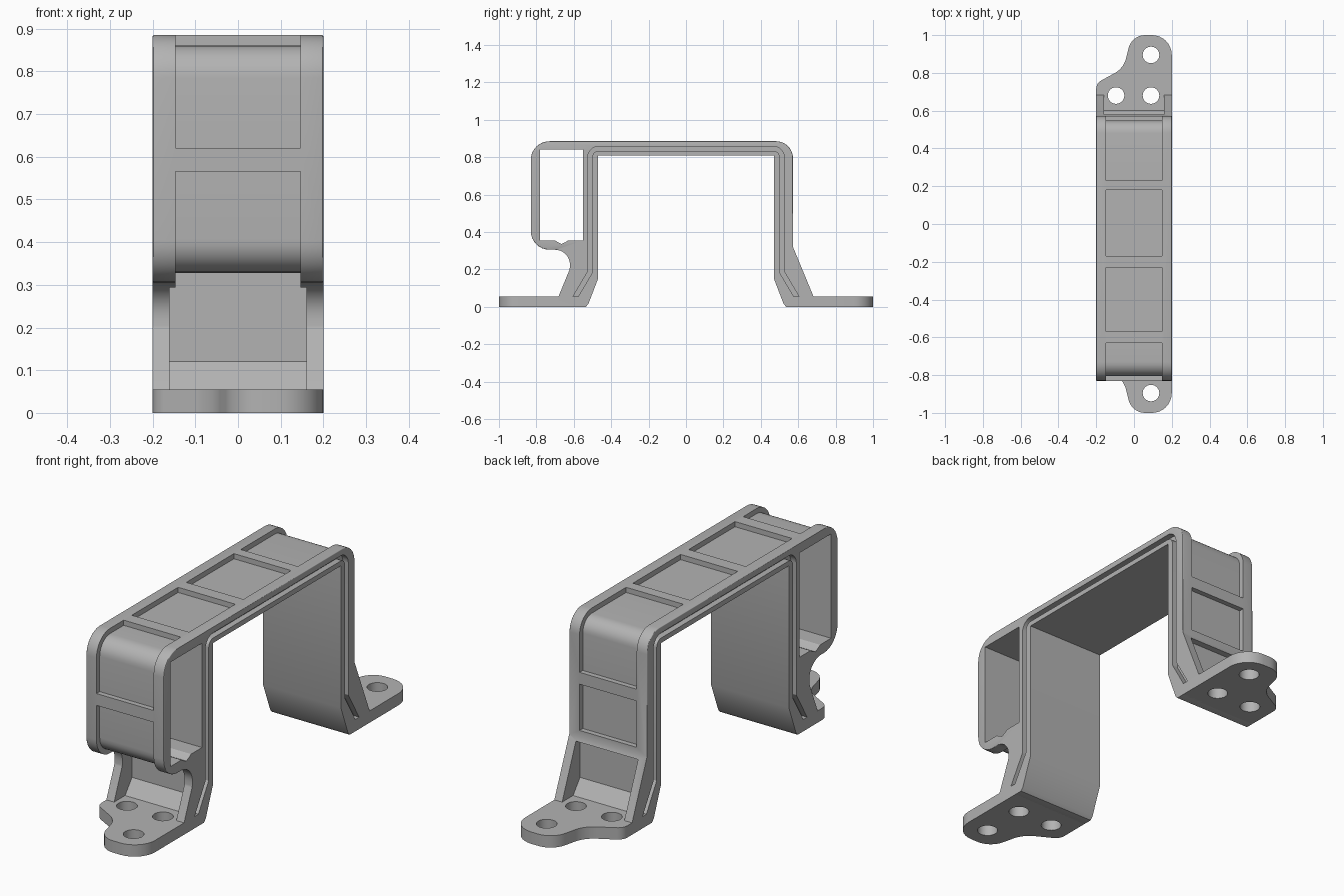
import bpy
import bmesh
import math
from mathutils import Vector

if "Cube" in bpy.data.objects:
    bpy.data.objects.remove(bpy.data.objects["Cube"], do_unlink=True)

grey = bpy.data.materials.new("plain grey")
grey.use_nodes = True
COLOUR = (0.45, 0.45, 0.45, 1)
grey.diffuse_color = COLOUR
grey.node_tree.nodes["Principled BSDF"].inputs["Base Color"].default_value = COLOUR


def fillet(points, closed=False, steps=8):
    """Round the corners of a path; a third value on a point is its radius."""
    out = []
    n = len(points)
    for i, p in enumerate(points):
        c = Vector(p[:2])
        if len(p) < 3 or (not closed and i in (0, n - 1)):
            out.append(c)
            continue
        a = (Vector(points[i - 1][:2]) - c).normalized()
        b = (Vector(points[(i + 1) % n][:2]) - c).normalized()
        half = a.angle(b) / 2
        centre = c + (a + b).normalized() * p[2] / math.sin(half)
        t = p[2] / math.tan(half)
        start, end = c + a * t - centre, c + b * t - centre
        sweep = start.angle_signed(end)
        for k in range(steps + 1):
            f = -sweep * k / steps
            out.append(centre + Vector((start.x * math.cos(f) - start.y * math.sin(f),
                                        start.x * math.sin(f) + start.y * math.cos(f))))
    return out


def offset(path, dist):
    """Shift an open path to its left."""
    dirs = [(q - p).normalized() for p, q in zip(path, path[1:])]
    norms = [Vector((-d.y, d.x)) for d in dirs]
    out = []
    for i, p in enumerate(path):
        m, n = norms[max(i - 1, 0)], norms[min(i, len(norms) - 1)]
        out.append(p + (m + n) * dist / (1 + m.dot(n)))
    return out


def band(points, left, right):
    path = fillet(points)
    return offset(path, left) + offset(path, right)[::-1]


def prism(name, outline, lo, hi, axis="x", round_edges=None):
    """Extrude an outline along x (outline is y, z) or along z (outline is x, y)."""
    bm = bmesh.new()
    place = (lambda p, h: (h, p[0], p[1])) if axis == "x" else (lambda p, h: (p[0], p[1], h))
    low = [bm.verts.new(place(p, lo)) for p in outline]
    high = [bm.verts.new(place(p, hi)) for p in outline]
    bm.faces.new(low)
    bm.faces.new(high)
    n = len(outline)
    for i in range(n):
        j = (i + 1) % n
        bm.faces.new((low[i], low[j], high[j], high[i]))
    bmesh.ops.recalc_face_normals(bm, faces=bm.faces)
    if round_edges:
        edges = [e for e in bm.edges if abs(e.verts[0].co.x - e.verts[1].co.x) < 0.001
                 and round_edges(e)]
        bmesh.ops.bevel(bm, geom=edges, offset=0.014, segments=3, profile=0.5,
                        affect='EDGES', clamp_overlap=True)
    mesh = bpy.data.meshes.new(name)
    bm.to_mesh(mesh)
    bm.free()
    mesh.materials.append(grey)
    ob = bpy.data.objects.new(name, mesh)
    bpy.context.collection.objects.link(ob)
    return ob


def cut(ob, cutter):
    mod = ob.modifiers.new("cut", 'BOOLEAN')
    mod.operation = 'DIFFERENCE'
    mod.solver = 'EXACT'
    mod.object = cutter
    with bpy.context.temp_override(object=ob, active_object=ob, selected_objects=[ob]):
        bpy.ops.object.modifier_apply(modifier=mod.name)
    bpy.data.objects.remove(cutter, do_unlink=True)


def finish(ob):
    bpy.ops.object.select_all(action='DESELECT')
    ob.select_set(True)
    bpy.context.view_layer.objects.active = ob
    bpy.ops.object.shade_smooth_by_angle(angle=math.radians(30))


def on_outer_rail(edge):
    mids = [v.co for v in edge.verts]
    return (all(c.z > 0.3 for c in mids)
            and not all(abs(c.y) < 0.48 and c.z < 0.82 for c in mids))


# Bracket body: arch with a front loop and flared legs
profile = fillet([
    (-0.535, 0), (-0.522, 0.015), (-0.47, 0.15), (-0.47, 0.81),
    (0.47, 0.81), (0.47, 0.15), (0.522, 0.015), (0.535, 0), (0.58, 0),
    (0.69, 0.035), (0.572, 0.32), (0.572, 0.885, 0.09),
    (-0.83, 0.885, 0.1), (-0.83, 0.305, 0.1), (-0.615, 0.305, 0.08),
    (-0.622, 0.2, 0.03), (-0.69, 0.035), (-0.58, 0)], closed=True)
# the profile runs clockwise seen from -x, which the outer rail rule ignores
body = prism("bracket_body", profile, -0.2, 0.2, round_edges=on_outer_rail)

# Opening through the front loop, with a small notch in its floor
opening = fillet([
    (-0.78, 0.355), (-0.7, 0.355), (-0.685, 0.345), (-0.665, 0.336),
    (-0.645, 0.345), (-0.63, 0.355), (-0.55, 0.355),
    (-0.55, 0.84), (-0.78, 0.84)])
cut(body, prism("loop_opening", opening, -0.3, 0.3))

# Sunken panels along the outside, some wrapping round the corners
panels = [
    [(-0.63, 0.885), (-0.83, 0.885, 0.1), (-0.83, 0.62)],
    [(-0.83, 0.565), (-0.83, 0.305, 0.1), (-0.655, 0.305)],
    [(-0.23, 0.885), (-0.57, 0.885)],
    [(0.18, 0.885), (-0.17, 0.885)],
    [(0.572, 0.62), (0.572, 0.885, 0.09), (0.23, 0.885)],
    [(0.572, 0.35), (0.572, 0.565)],
]
for path in panels:
    cut(body, prism("panel_cutter", band(path, 0.024, -0.03), -0.147, 0.147))

# Pockets between the side ribs of each leg
for side, top, reach in ((1, 0.3, 0.8), (-1, 0.328, 0.66)):
    pocket = [(0.55, top), (0.55, 0.12), (0.605, 0.05), (0.605, -0.1),
              (0.8, -0.1), (0.8, 0.15), (reach, 0.25), (reach, top)]
    cut(body, prism("pocket_cutter", [(side * y, z) for y, z in pocket], -0.16, 0.16))

# Narrow groove running along both side faces
half = [(0.598, 0.042), (0.513, 0.185), (0.513, 0.845, 0.045)]
groove = half + [(-p[0],) + p[1:] for p in reversed(half)]
for lo, hi in ((-0.3, -0.172), (0.172, 0.3)):
    cut(body, prism("groove_cutter", band(groove, 0.012, -0.012), lo, hi))
finish(body)

# Mounting feet with three bolt holes each
foot_outline = fillet([
    (-0.2, 0.57), (-0.2, 0.745, 0.05), (-0.055, 0.825, 0.12),
    (-0.012, 1.0, 0.09), (0.2, 1.0, 0.105), (0.2, 0.57)])
for name, side in (("back_foot", 1), ("front_foot", -1)):
    foot = prism(name, [(x, side * y) for x, y in foot_outline], 0, 0.055, "z")
    for hx, hy in ((0.09, 0.895), (0.09, 0.68), (-0.095, 0.68)):
        ring = [(hx + 0.044 * math.cos(a), side * hy + 0.044 * math.sin(a))
                for a in (math.tau * k / 24 for k in range(24))]
        cut(foot, prism("bolt_hole", ring, -0.1, 0.2, "z"))
    finish(foot)
